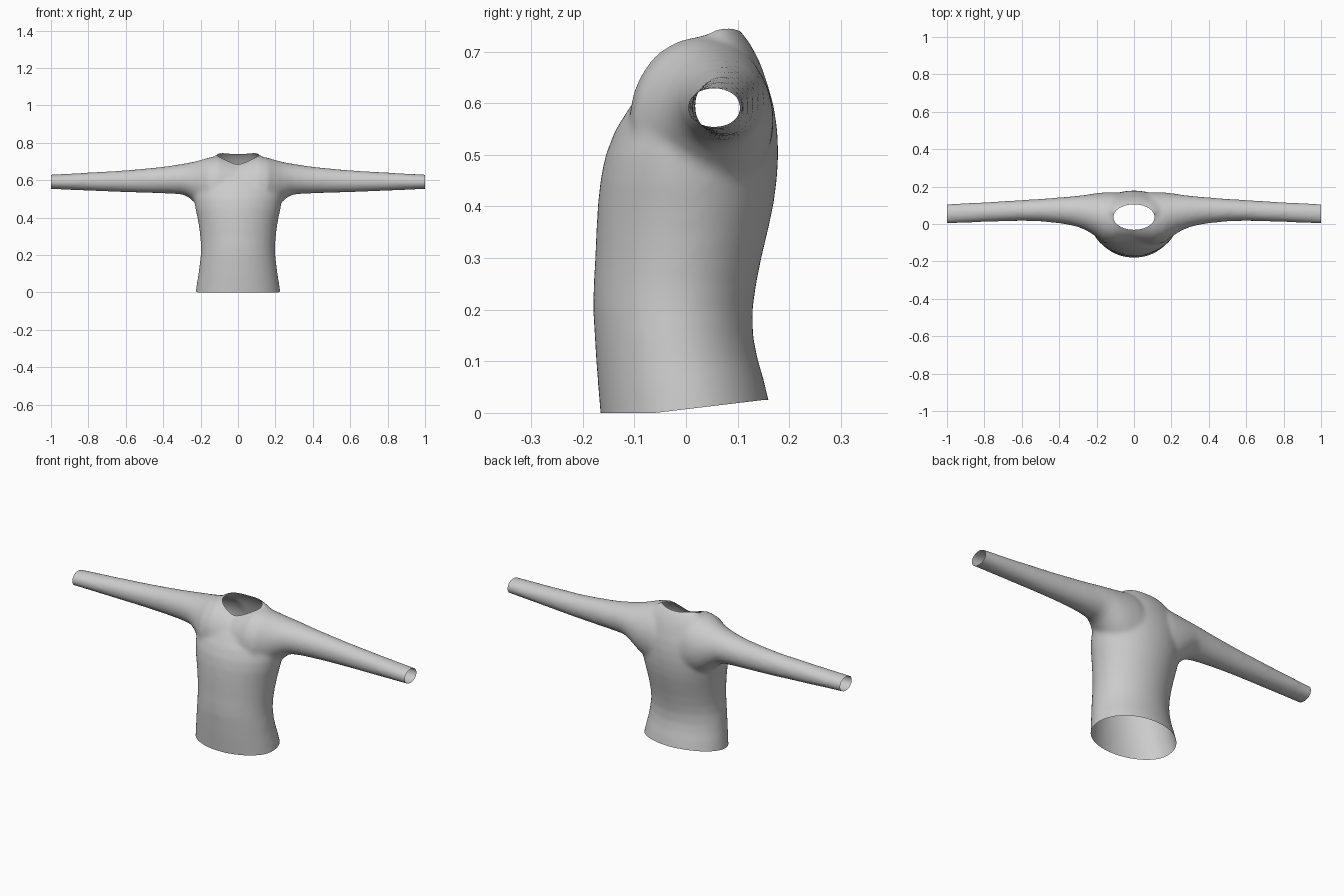
import bpy, bmesh, math
from mathutils import Vector

if "Cube" in bpy.data.objects:
    bpy.data.objects.remove(bpy.data.objects["Cube"])

SIDES = 48


def loft(bm, rings):
    """Skin a list of closed point rings and cap both ends."""
    loops = [[bm.verts.new(p) for p in r] for r in rings]
    for a, b in zip(loops, loops[1:]):
        for i in range(SIDES):
            j = (i + 1) % SIDES
            bm.faces.new((a[i], a[j], b[j], b[i]))
    bm.faces.new(loops[0])
    bm.faces.new(loops[-1])


def angles():
    return [2 * math.pi * i / SIDES for i in range(SIDES)]


def torso_ring(z, w, front, back):
    c, d = (front + back) / 2, (back - front) / 2
    return [(w * math.cos(t), c + d * math.sin(t), z) for t in angles()]


def sleeve_ring(x, front, back, low, high):
    cy, cz = (front + back) / 2, (low + high) / 2
    return [(x, cy + (back - front) / 2 * math.cos(t),
             cz + (high - low) / 2 * math.sin(t)) for t in angles()]


# torso sections: height, half width, front y, back y
torso = [(-.06, .235, -.161, .168), (0, .226, -.166, .160), (.05, .219, -.170, .150),
         (.10, .211, -.174, .138), (.15, .205, -.177, .130), (.20, .199, -.180, .129),
         (.25, .198, -.179, .136), (.30, .202, -.176, .146), (.35, .208, -.174, .158),
         (.40, .217, -.171, .169), (.45, .228, -.166, .176), (.50, .235, -.156, .179),
         (.55, .235, -.136, .177), (.60, .225, -.104, .169), (.65, .20, -.066, .154),
         (.68, .18, -.034, .143), (.70, .165, -.012, .133), (.72, .14, .005, .121),
         (.738, .115, .02, .107), (.75, .09, .03, .098)]
# sleeve sections: x, front y, back y, low z, high z
sleeve = [(.0, -.10, .16, .40, .70), (.11, -.11, .17, .40, .730), (.16, -.10, .169, .42, .720),
          (.20, -.07, .165, .45, .708), (.24, -.043, .159, .488, .698), (.27, -.028, .154, .513, .692),
          (.30, -.016, .151, .524, .687), (.35, -.004, .146, .528, .679), (.40, .004, .142, .530, .672),
          (.50, .014, .134, .533, .662), (.60, .017, .128, .536, .653), (.80, .011, .116, .544, .641),
          (1.0, .002, .107, .553, .630), (1.06, .0, .105, .555, .627)]

# solid torso and sleeves, fused into one soft surface
bm = bmesh.new()
loft(bm, [torso_ring(*s) for s in torso])
mirrored = [(-s[0],) + s[1:] for s in reversed(sleeve[1:])]
loft(bm, [sleeve_ring(*s) for s in mirrored + sleeve])
bmesh.ops.recalc_face_normals(bm, faces=bm.faces)
mesh = bpy.data.meshes.new("long_sleeved_shirt")
bm.to_mesh(mesh)
bm.free()
shirt = bpy.data.objects.new("long_sleeved_shirt", mesh)
bpy.context.collection.objects.link(shirt)
bpy.context.view_layer.objects.active = shirt
shirt.select_set(True)

remesh = shirt.modifiers.new("fuse", 'REMESH')
remesh.mode = 'VOXEL'
remesh.voxel_size = .01
smooth = shirt.modifiers.new("soften", 'SMOOTH')
smooth.factor = .5
smooth.iterations = 10

# oval cutter for the neck opening
NX, NY, NC = .11, .068, .037
cb = bmesh.new()
loft(cb, [[(NX * math.cos(t), NC + NY * math.sin(t), z) for t in angles()] for z in (.6, 1)])
bmesh.ops.recalc_face_normals(cb, faces=cb.faces)
cut_mesh = bpy.data.meshes.new("neck_cutter")
cb.to_mesh(cut_mesh)
cb.free()
cutter = bpy.data.objects.new("neck_cutter", cut_mesh)
bpy.context.collection.objects.link(cutter)
cutter.hide_render = True
neck = shirt.modifiers.new("neck", 'BOOLEAN')
neck.operation = 'DIFFERENCE'
neck.solver = 'EXACT'
neck.object = cutter
for name in ("fuse", "soften", "neck"):
    bpy.ops.object.modifier_apply(modifier=name)
bpy.data.objects.remove(cutter)

# open the neck, cuffs and hem, leaving a single cloth surface
bm = bmesh.new()
bm.from_mesh(mesh)
inside = []
for f in bm.faces:
    c = f.calc_center_median()
    if c.z > .55 and (c.x / NX) ** 2 + ((c.y - NC) / NY) ** 2 < .9985:
        inside.append(f)
bmesh.ops.delete(bm, geom=inside, context='FACES')
for co, no in (((1, 0, 0), (1, 0, 0)), ((-1, 0, 0), (-1, 0, 0)), ((0, 0, 0), (0, 0, -1))):
    bmesh.ops.bisect_plane(bm, geom=bm.verts[:] + bm.edges[:] + bm.faces[:],
                           plane_co=Vector(co), plane_no=Vector(no), clear_outer=True)
# raise the hem toward the back
for v in bm.verts:
    if v.co.z < .15:
        lift = .025 * min(1, max(0, (v.co.y + .06) / .21))
        v.co.z += lift * (1 - v.co.z / .15)
bm.to_mesh(mesh)
bm.free()
bpy.ops.object.shade_smooth_by_angle(angle=math.radians(60))
